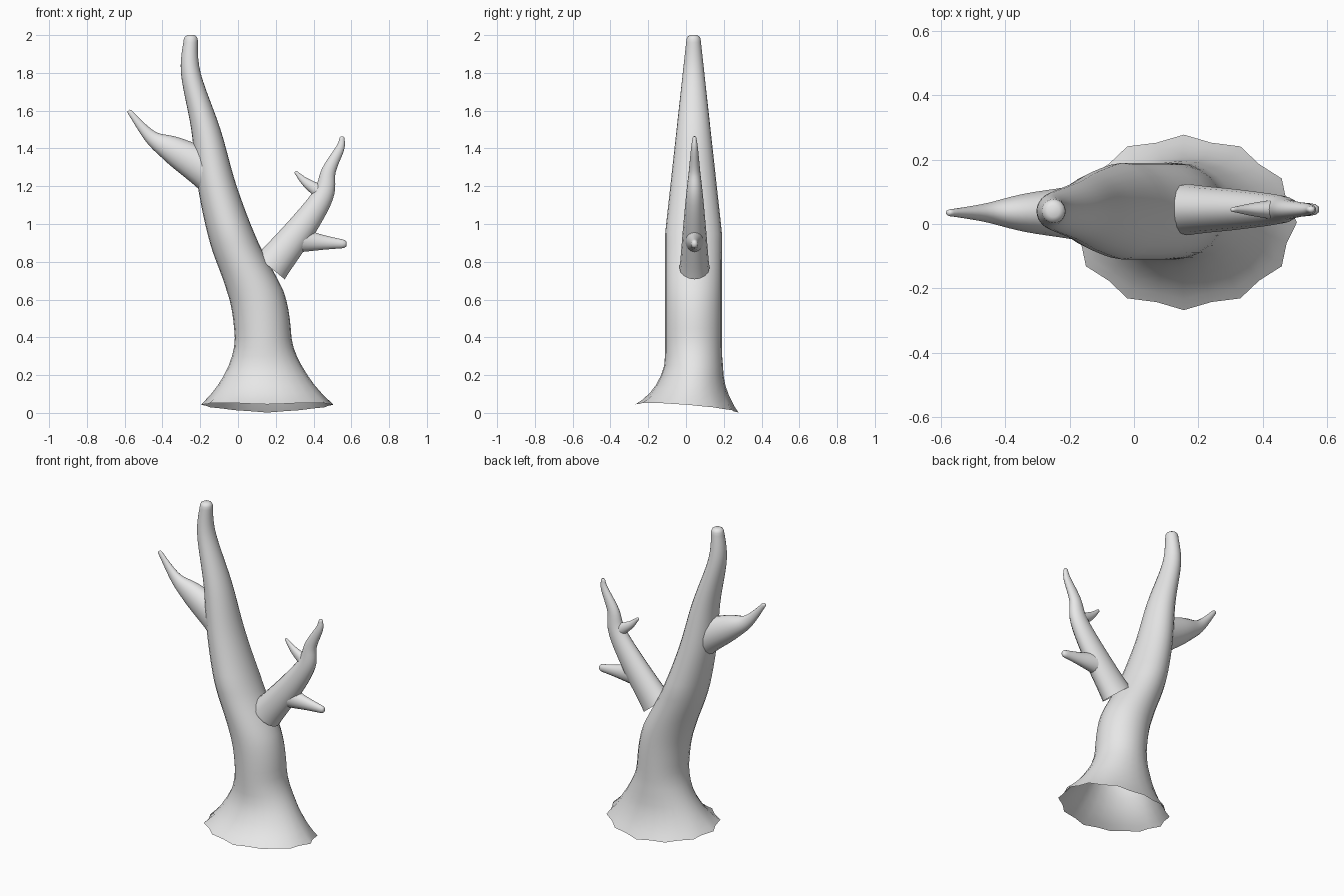
import bpy, math
from mathutils import Vector

cube = bpy.data.objects.get("Cube")
if cube:
    bpy.data.objects.remove(cube, do_unlink=True)

# Single bark colour
grey = (0.8, 0.8, 0.8, 1)
bark = bpy.data.materials.new("pale grey bark")
bark.use_nodes = True
bark.diffuse_color = grey
bark.node_tree.nodes["Principled BSDF"].inputs["Base Color"].default_value = grey

DEPTH = Vector((0, 1, 0))


def smooth_path(points, steps=6):
    """Catmull-Rom curve through (x, z) points, as a list of vectors."""
    points = [Vector(p) for p in points]
    before = [points[0]] + points
    after = points[1:] + [points[-1]] * 2
    curve = []
    for i in range(len(points) - 1):
        start, end = points[i], points[i + 1]
        leave = (end - before[i]) / 2
        arrive = (after[i + 1] - start) / 2
        for step in range(steps):
            t = step / steps
            blend = t * t * (3 - 2 * t)
            curve.append(start.lerp(end, blend)
                         + leave * t * (1 - t) ** 2
                         - arrive * t * t * (1 - t))
    return curve + [points[-1]]


def oval(centre, across, width, depth, sides):
    """Ring of points around a centre."""
    angles = [math.tau * k / sides for k in range(sides)]
    return [centre + across * math.cos(a) * width + DEPTH * math.sin(a) * depth
            for a in angles]


def loft(name, rings, tip):
    """Skin the rings with a rounded tip; the first end stays open."""
    last = rings[-1]
    centre = sum(last, Vector()) / len(last)
    for share, shrink in ((0.6, 0.85), (1, 0.5)):
        rings.append([centre + tip * share + (v - centre) * shrink for v in last])
    sides = len(last)
    verts = [v for ring in rings for v in ring]
    faces = []
    for lower in range(0, len(verts) - sides, sides):
        for i in range(sides):
            j = (i + 1) % sides
            faces.append((lower + i, lower + j, lower + sides + j, lower + sides + i))
    faces.append(range(len(verts) - sides, len(verts)))
    mesh = bpy.data.meshes.new(name)
    mesh.from_pydata(verts, [], faces)
    mesh.materials.append(bark)
    mesh.shade_smooth()
    bpy.context.collection.objects.link(bpy.data.objects.new(name, mesh))


def trunk(name, path, sides=24):
    """Leaning trunk in level slices, flaring out to a ragged, tilted root edge."""
    rings = []
    for x, z in smooth_path(path):
        flare = max(0, 1 - z / 0.4) ** 1.7
        ragged = max(0, 1.3 - z * 10)
        below_top = 2 - z
        width = min(0.15, 0.035 + below_top * 0.085) + flare * 0.23
        depth = min(0.15, 0.035 + below_top * 0.11) + flare ** 2 * 0.16
        centre = Vector((x, min(0.04, z / 6), z))
        ring = oval(centre, Vector((1, 0, 0)), width, depth, sides)
        for k, v in enumerate(ring):
            if k % 2:
                v.xy = v.xy.lerp(centre.xy, ragged * 0.06)
            sideways = abs(v.x - x) / width
            v.z += ragged * (sideways * 0.02 - v.y * 0.08 - 0.006)
        rings.append(ring)
    loft(name, rings, Vector((0, 0, 0.02)))


def branch(name, path, thick, thin, y=0.045, sides=16):
    """Limb tapering from thick to thin, a little flattened front to back."""
    curve = [Vector((x, y, z)) for x, z in smooth_path(path)]
    final = len(curve) - 1
    rings = []
    for i, centre in enumerate(curve):
        along = (curve[min(i + 1, final)] - curve[max(i - 1, 0)]).normalized()
        radius = thin + (thick - thin) * (1 - i / final) ** 1.4
        rings.append(oval(centre, DEPTH.cross(along), radius, radius * 0.8, sides))
    loft(name, rings, along * thin)


trunk("trunk", [(0.155, 0.03), (0.14, 0.3), (0.105, 0.6), (-0.02, 0.9),
                (-0.11, 1.2), (-0.17, 1.5), (-0.25, 1.8), (-0.25, 1.98)])
branch("left_limb", [(-0.13, 1.27), (-0.34, 1.39), (-0.46, 1.46), (-0.57, 1.59)],
       thick=0.12, thin=0.014, y=0.035)
branch("right_limb", [(0.17, 0.77), (0.33, 0.97), (0.45, 1.15),
                      (0.48, 1.28), (0.54, 1.4), (0.55, 1.45)],
       thick=0.1, thin=0.014)
branch("lower_twig", [(0.29, 0.92), (0.42, 0.905), (0.55, 0.895)],
       thick=0.08, thin=0.024)
branch("upper_twig", [(0.45, 1.16), (0.36, 1.22), (0.31, 1.27)],
       thick=0.045, thin=0.01)
